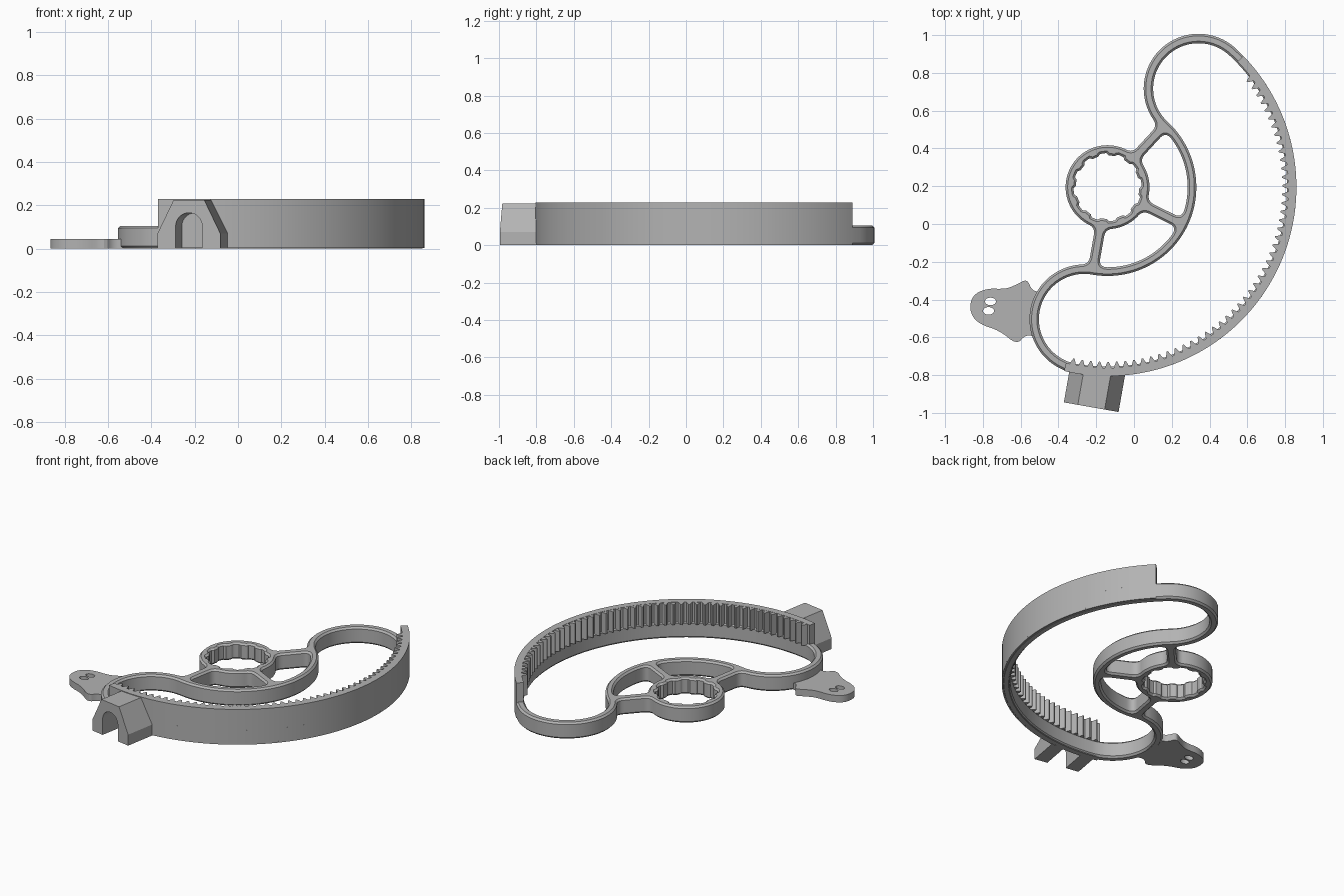
import bpy, bmesh
from math import sin, cos, asin, radians, degrees, pi
from mathutils import Matrix, Vector

if "Cube" in bpy.data.objects:
    bpy.data.objects.remove(bpy.data.objects["Cube"])

grey = bpy.data.materials.new("plain_grey")
grey.use_nodes = True
colour = (0.45, 0.45, 0.45, 1)
grey.diffuse_color = colour
grey.node_tree.nodes["Principled BSDF"].inputs["Base Color"].default_value = colour

# Main layout: everything is measured from the hub centre
HUB = Vector((-0.14, 0.195))
A_TOP, A_MID, A_LOW = 47.3, -26.4, -100
HUB_R, TRACK_R, SLOT_R, WALL_R = 0.222, 0.71, 0.24, 0.29
OUTER_R = TRACK_R + WALL_R
SPOKE = 0.0275
TALL, LOW = 0.228, 0.105


def polar(r, deg, centre=HUB):
    a = radians(deg)
    return centre + Vector((cos(a), sin(a))) * r


def arc(r, start, end, centre=HUB):
    n = max(12, int(abs(end - start) / 1.5))
    return [polar(r, start + (end - start) * i / n, centre) for i in range(n + 1)]


def line(a, b, n=40):
    return [a.lerp(b, i / n) for i in range(n + 1)]


def blend(segments, d):
    """Join segments into a loop, rounding each corner by about d."""
    loop = []
    for i, seg in enumerate(segments):
        nxt = segments[(i + 1) % len(segments)]
        body = [p for p in seg if (p - seg[0]).length > d and (p - seg[-1]).length > d]
        corner = seg[-1]
        after = next(p for p in nxt if (p - corner).length > d)
        loop += body
        for k in range(1, 8):
            t = k / 8
            loop.append(body[-1].lerp(corner, t).lerp(corner.lerp(after, t), t))
    return loop


def chaikin(pts, rounds=2):
    for _ in range(rounds):
        pts = [a.lerp(b, t) for a, b in zip(pts, pts[1:] + pts[:1]) for t in (0.25, 0.75)]
    return pts


def slab(name, loops, z0, z1, chamfer=0.0, matrix=None):
    """Extrude an outline with holes between two heights, with chamfered rims."""
    curve = bpy.data.curves.new(name, "CURVE")
    curve.dimensions = "2D"
    curve.fill_mode = "BOTH"
    curve.extrude = (z1 - z0) / 2 - chamfer
    curve.bevel_depth = chamfer
    curve.bevel_resolution = 0
    curve.offset = -chamfer
    for loop in loops:
        pts = [p for p, q in zip(loop, loop[1:] + loop[:1]) if (p - q).length > 0.0001]
        spline = curve.splines.new("POLY")
        spline.points.add(len(pts) - 1)
        for sp, p in zip(spline.points, pts):
            sp.co = (p.x, p.y, 0, 1)
        spline.use_cyclic_u = True
    source = bpy.data.objects.new(name + "_outline", curve)
    bpy.context.collection.objects.link(source)
    bpy.context.view_layer.update()
    graph = bpy.context.evaluated_depsgraph_get()
    mesh = bpy.data.meshes.new_from_object(source.evaluated_get(graph))
    bpy.data.objects.remove(source)
    mesh.transform(Matrix.Translation((0, 0, (z0 + z1) / 2)))
    if matrix:
        mesh.transform(matrix)
    bm = bmesh.new()
    bm.from_mesh(mesh)
    bmesh.ops.remove_doubles(bm, verts=bm.verts, dist=0.00005)
    bmesh.ops.recalc_face_normals(bm, faces=bm.faces)
    bm.to_mesh(mesh)
    bm.free()
    mesh.materials.clear()
    mesh.materials.append(grey)
    obj = bpy.data.objects.new(name, mesh)
    bpy.context.collection.objects.link(obj)
    bpy.ops.object.select_all(action="DESELECT")
    obj.select_set(True)
    bpy.context.view_layer.objects.active = obj
    bpy.ops.object.shade_smooth_by_angle(angle=radians(25))
    return obj


def side(r):
    return degrees(asin(SPOKE / r))


# Frame: kidney-shaped track wall, spokes and hub in one outline
top_c, low_c = polar(TRACK_R, A_TOP), polar(TRACK_R, A_LOW)
cap = side(WALL_R)
shell = (arc(WALL_R, A_LOW + 180 + cap, A_LOW + 360, low_c)
         + arc(OUTER_R, A_LOW, A_TOP)
         + arc(WALL_R, A_TOP, A_TOP + 180 - cap, top_c))
hub_arc = arc(HUB_R, A_TOP + side(HUB_R), A_LOW + 360 - side(HUB_R))
outline = blend([shell, line(shell[-1], hub_arc[0]), hub_arc,
                 line(hub_arc[-1], shell[0])], 0.04)
slot = (arc(SLOT_R, A_TOP, A_TOP + 180, top_c)
        + arc(TRACK_R - SLOT_R, A_TOP, A_LOW)
        + arc(SLOT_R, A_LOW + 180, A_LOW + 360, low_c)
        + arc(TRACK_R + SLOT_R, A_LOW, A_TOP))


def window(a, b):
    rim = TRACK_R - WALL_R + 0.004
    outer = arc(rim, a + side(rim), b - side(rim))
    inner = arc(HUB_R, b - side(HUB_R), a + side(HUB_R))
    return blend([outer, line(outer[-1], inner[0]), inner, line(inner[-1], outer[0])], 0.04)


# Hub bore with shallow grip pads
bore = [polar(0.174 + 0.006 * max(-1, min(1, 3 * sin(radians(a * 12)))), a)
        for a in range(0, 360, 2)]
slab("frame", [outline, slot, window(A_LOW, A_MID), window(A_MID, A_TOP), bore],
     0, LOW, 0.011)

# Tall outer wall of the gear arc
START, END = -103.3, 44
slab("gear_wall", [arc(OUTER_R, START, END) + arc(0.957, END, START)], 0.002, TALL)

# Inward-facing gear teeth on the upper half of the wall
TEETH, FIRST, LAST = 50, -102.5, 38.5
pitch = (LAST - FIRST) / TEETH
profile = arc(0.98, LAST, FIRST)
for i in range(TEETH):
    for part, r in ((0.1, 0.96), (0.3, 0.938), (0.42, 0.925),
                    (0.58, 0.925), (0.7, 0.938), (0.9, 0.96)):
        profile.append(polar(r, FIRST + (i + part) * pitch))
slab("gear_teeth", [profile], LOW - 0.01, TALL - 0.001)

# Flat mounting tab with two holes
tab = chaikin([Vector(p) for p in (
    (-0.48, -0.36), (-0.54, -0.355), (-0.565, -0.29), (-0.62, -0.32), (-0.68, -0.345),
    (-0.78, -0.34), (-0.86, -0.38), (-0.87, -0.47), (-0.82, -0.53), (-0.71, -0.565),
    (-0.62, -0.64), (-0.575, -0.585), (-0.505, -0.6), (-0.52, -0.5))])


def oval(x, y):
    return [Vector((x + 0.029 * cos(k * pi / 16), y + 0.02 * sin(k * pi / 16)))
            for k in range(32)]


slab("mounting_tab", [tab, oval(-0.76, -0.41), oval(-0.77, -0.46)], 0.001, 0.045)

# Socket block: sloped shoulders and an arched channel, pointing outwards
half, arch = 0.147, 0.062
block = [Vector(p) for p in ((-half, 0), (-half, 0.07), (-0.072, 0.224),
                             (0.072, 0.224), (half, 0.07), (half, 0), (arch, 0))]
block += arc(arch, 0, 180, Vector((0, 0.103))) + [Vector((-arch, 0))]
out = Vector((cos(radians(A_LOW)), sin(radians(A_LOW)), 0))
across = Vector((-out.y, out.x, 0))
base = HUB.to_3d() + across * 0.117
place = Matrix((across, (0, 0, 1), out)).transposed().to_4x4()
place.translation = base
slab("socket_block", [block], 0.962, 1.162, 0, place)
